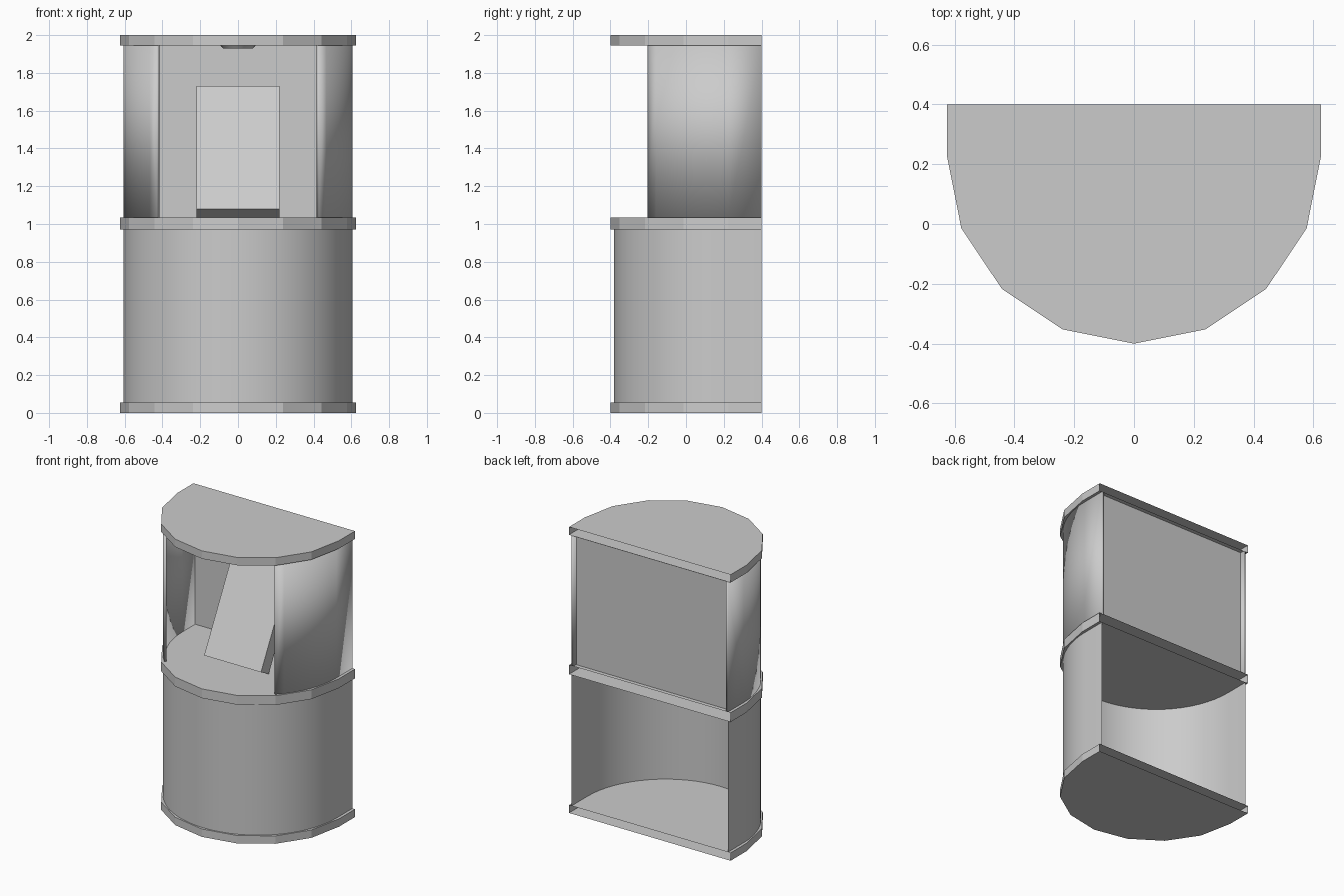
import bpy
import bmesh
from math import sin, cos, pi, radians

cube = bpy.data.objects.get("Cube")
if cube:
    bpy.data.objects.remove(cube)

grey = bpy.data.materials.new("plain grey")
grey.use_nodes = True
GREY = (0.6, 0.6, 0.6, 1)
grey.diffuse_color = GREY
grey.node_tree.nodes["Principled BSDF"].inputs["Base Color"].default_value = GREY

BACK = 0.4      # y of the flat back
CENTRE = 0.225  # y of the arc centre


def finish(name, bm, smooth=False):
    bmesh.ops.recalc_face_normals(bm, faces=bm.faces)
    mesh = bpy.data.meshes.new(name)
    bm.to_mesh(mesh)
    bm.free()
    mesh.materials.append(grey)
    obj = bpy.data.objects.new(name, mesh)
    bpy.context.collection.objects.link(obj)
    if smooth:
        bpy.ops.object.select_all(action="DESELECT")
        obj.select_set(True)
        bpy.context.view_layer.objects.active = obj
        bpy.ops.object.shade_smooth_by_angle(angle=radians(30))
    return obj


def arc(radius, start, end, steps):
    """Points on the rounded front; angle 0 points forward, +90 points to +x."""
    angles = [radians(start + (end - start) * i / steps) for i in range(steps + 1)]
    return [(radius * sin(a), CENTRE - radius * cos(a)) for a in angles]


def wall(name, path, z0, z1, thickness=0):
    bm = bmesh.new()
    rows = [[bm.verts.new((x, y, z)) for x, y in path] for z in (z0, z1)]
    for i in range(len(path) - 1):
        bm.faces.new((rows[0][i], rows[0][i + 1], rows[1][i + 1], rows[1][i]))
    obj = finish(name, bm, smooth=True)
    # Make the sheet face outward, away from the arc centre
    face = obj.data.polygons[0]
    if face.normal.x * face.center.x + face.normal.y * (face.center.y - CENTRE) < 0:
        obj.data.flip_normals()
    if thickness:
        solid = obj.modifiers.new("thickness", "SOLIDIFY")
        solid.thickness = thickness
        solid.offset = -1
    return obj


def plate(name, z0, z1):
    """Half-round hollow shelf, open along its back edge."""
    r = 0.625
    outline = [(-r, BACK)] + arc(r, -90, 90, 8) + [(r, BACK)]
    bm = bmesh.new()
    low, high = [[bm.verts.new((x, y, z)) for x, y in outline] for z in (z0, z1)]
    bm.faces.new(low[::-1])
    bm.faces.new(high)
    for i in range(len(outline) - 1):
        bm.faces.new((low[i], low[i + 1], high[i + 1], high[i]))
    return finish(name, bm)


# Shelves
plate("base_plate", 0, 0.055)
plate("counter_plate", 0.97, 1.035)
plate("top_plate", 1.945, 2.0)

# Lower curved shell, open at the back
R = 0.605
wall("lower_shell", [(-R, BACK)] + arc(R, -90, 90, 32) + [(R, BACK)], 0.055, 0.97)

# Upper side walls, leaving the front open
for side, name in ((-1, "upper_wall_right"), (1, "upper_wall_left")):
    path = arc(R, side * 45, side * 90, 8) + [(side * R, BACK)]
    wall(name, path, 1.035, 1.945, 0.015)

# Upper back panel
bm = bmesh.new()
bm.faces.new([bm.verts.new((x, 0.37, z)) for x, z in
              ((-R, 1.035), (R, 1.035), (R, 1.945), (-R, 1.945))])
finish("back_panel", bm)

# Leaning display slab, with its lower back edge on the counter
bm = bmesh.new()
profile = [(-0.06, 1.08), (0.025, 1.035), (0.37, 1.685), (0.285, 1.73)]
end = bm.faces.new([bm.verts.new((-0.22, y, z)) for y, z in profile])
new = bmesh.ops.extrude_face_region(bm, geom=[end])["geom"]
bmesh.ops.translate(bm, vec=(0.44, 0, 0),
                    verts=[v for v in new if isinstance(v, bmesh.types.BMVert)])
finish("leaning_slab", bm)

# Ceiling lamp
bm = bmesh.new()
bmesh.ops.create_cone(bm, cap_ends=True, segments=24, radius1=0.08, radius2=0.093, depth=0.015)
bmesh.ops.translate(bm, vec=(0, 0, 1.9375), verts=bm.verts)
finish("ceiling_lamp", bm, smooth=True)
